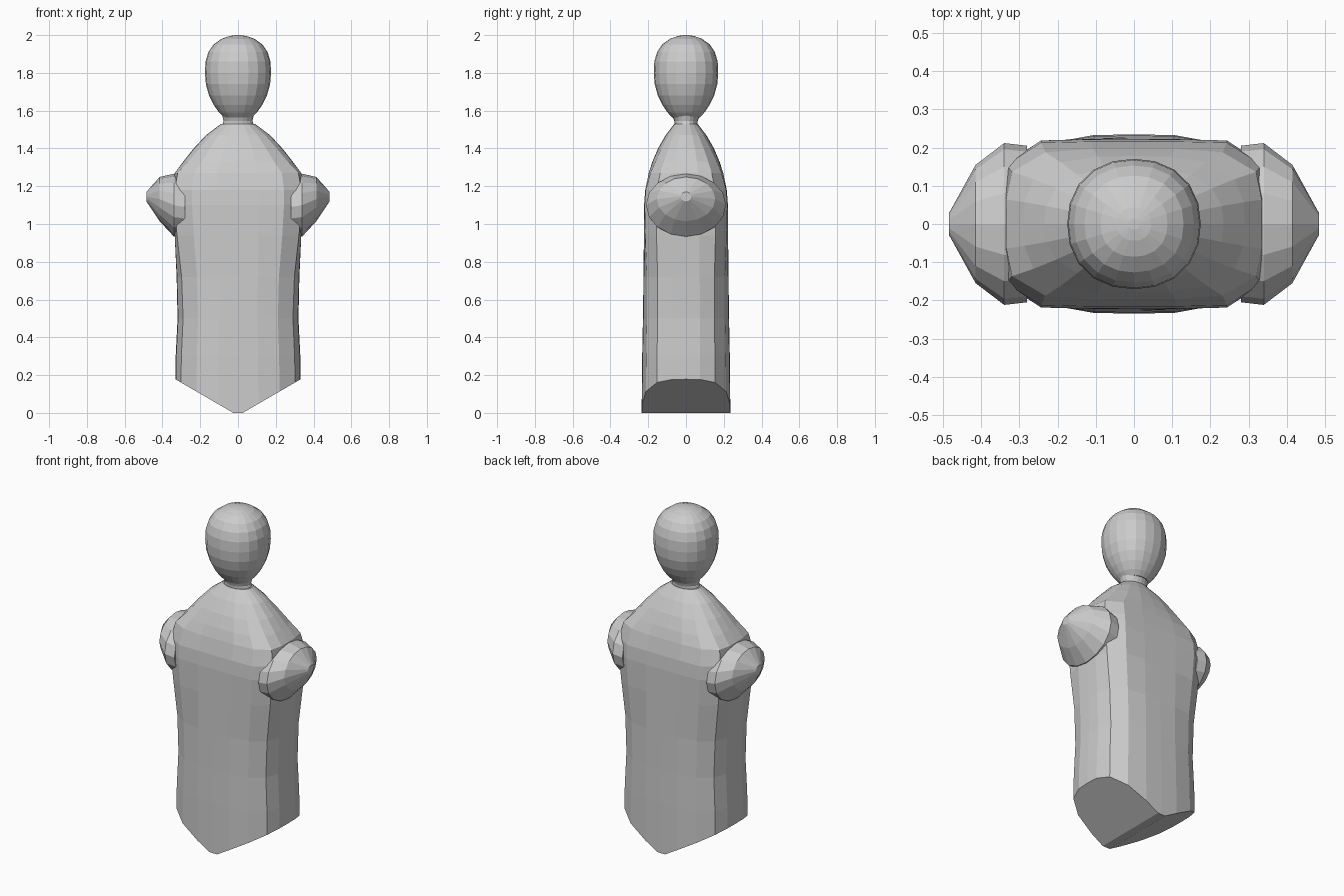
import bpy, bmesh, math

if "Cube" in bpy.data.objects:
    bpy.data.objects.remove(bpy.data.objects["Cube"])


def ring(cx, rx, ry, n, sides=20):
    """Superellipse outline: n = 2 is an ellipse, larger n is boxier."""
    pts = []
    for i in range(sides):
        a = 2 * math.pi * i / sides
        c, s = math.cos(a), math.sin(a)
        k = (abs(c) ** n + abs(s) ** n) ** (-1 / n)
        pts.append((cx + rx * c * k, ry * s * k))
    return pts


def loft(name, rings):
    """Skin a stack of equal-sized 3D loops and cap both ends."""
    bm = bmesh.new()
    loops = [[bm.verts.new(p) for p in r] for r in rings]
    for a, b in zip(loops, loops[1:]):
        for i in range(len(a)):
            j = (i + 1) % len(a)
            bm.faces.new((a[i], a[j], b[j], b[i]))
    bm.faces.new(loops[0][::-1])
    bm.faces.new(loops[-1])
    bmesh.ops.recalc_face_normals(bm, faces=bm.faces)
    mesh = bpy.data.meshes.new(name)
    bm.to_mesh(mesh)
    bm.free()
    obj = bpy.data.objects.new(name, mesh)
    bpy.context.collection.objects.link(obj)
    return obj


def upright(z, rx, ry, n):
    return [(x, y, z) for x, y in ring(0, rx, ry, n)]


# Torso: height, half width, half depth, boxiness
sections = [(0.30, 0.33, 0.232, 3.2), (0.50, 0.32, 0.228, 3.2),
            (0.72, 0.325, 0.225, 3.4), (0.94, 0.335, 0.223, 5),
            (1.10, 0.34, 0.222, 7), (1.18, 0.34, 0.216, 7),
            (1.27, 0.335, 0.197, 4.5), (1.33, 0.29, 0.178, 3.2),
            (1.40, 0.235, 0.148, 2.6), (1.47, 0.17, 0.108, 2.3),
            (1.53, 0.09, 0.062, 2)]
torso = loft("torso", [upright(0, 0.335, 0.235, 3.2)]
             + [upright(*s) for s in sections])

# Sloping underside: two planes meeting in a narrow ridge on the ground
for side in (1, -1):
    bm = bmesh.new()
    bm.from_mesh(torso.data)
    cut = bmesh.ops.bisect_plane(
        bm, geom=bm.verts[:] + bm.edges[:] + bm.faces[:],
        plane_co=(side * 0.025, 0, 0), plane_no=(side * 0.18, 0, -0.31),
        clear_outer=True)
    edges = [e for e in cut["geom_cut"] if isinstance(e, bmesh.types.BMEdge)]
    bmesh.ops.holes_fill(bm, edges=[e for e in bm.edges if e.is_boundary], sides=0)
    bmesh.ops.recalc_face_normals(bm, faces=bm.faces)
    bm.to_mesh(torso.data)
    bm.free()

# Neck
loft("neck", [upright(1.52, 0.085, 0.06, 2), upright(1.545, 0.076, 0.062, 2),
              upright(1.58, 0.085, 0.075, 2)])

# Head: egg shape
head = [(1.565, 0.075), (1.59, 0.10), (1.63, 0.128), (1.68, 0.153),
        (1.74, 0.170), (1.80, 0.175), (1.86, 0.172), (1.91, 0.157),
        (1.95, 0.130), (1.98, 0.088), (1.995, 0.045), (2.0, 0.015)]
loft("head", [upright(z, r, r * 0.975, 2.2) for z, r in head])

# Arm stubs: x, centre height, half depth, half height
stub = [(0.28, 1.09, 0.205, 0.16), (0.34, 1.10, 0.212, 0.166),
        (0.415, 1.132, 0.155, 0.117), (0.485, 1.145, 0.028, 0.025)]
for name, side in (("right_arm_stub", 1), ("left_arm_stub", -1)):
    loft(name, [[(side * x, y, z) for z, y in ring(cz, rz, ry, 2, 16)]
                for x, cz, ry, rz in stub])
